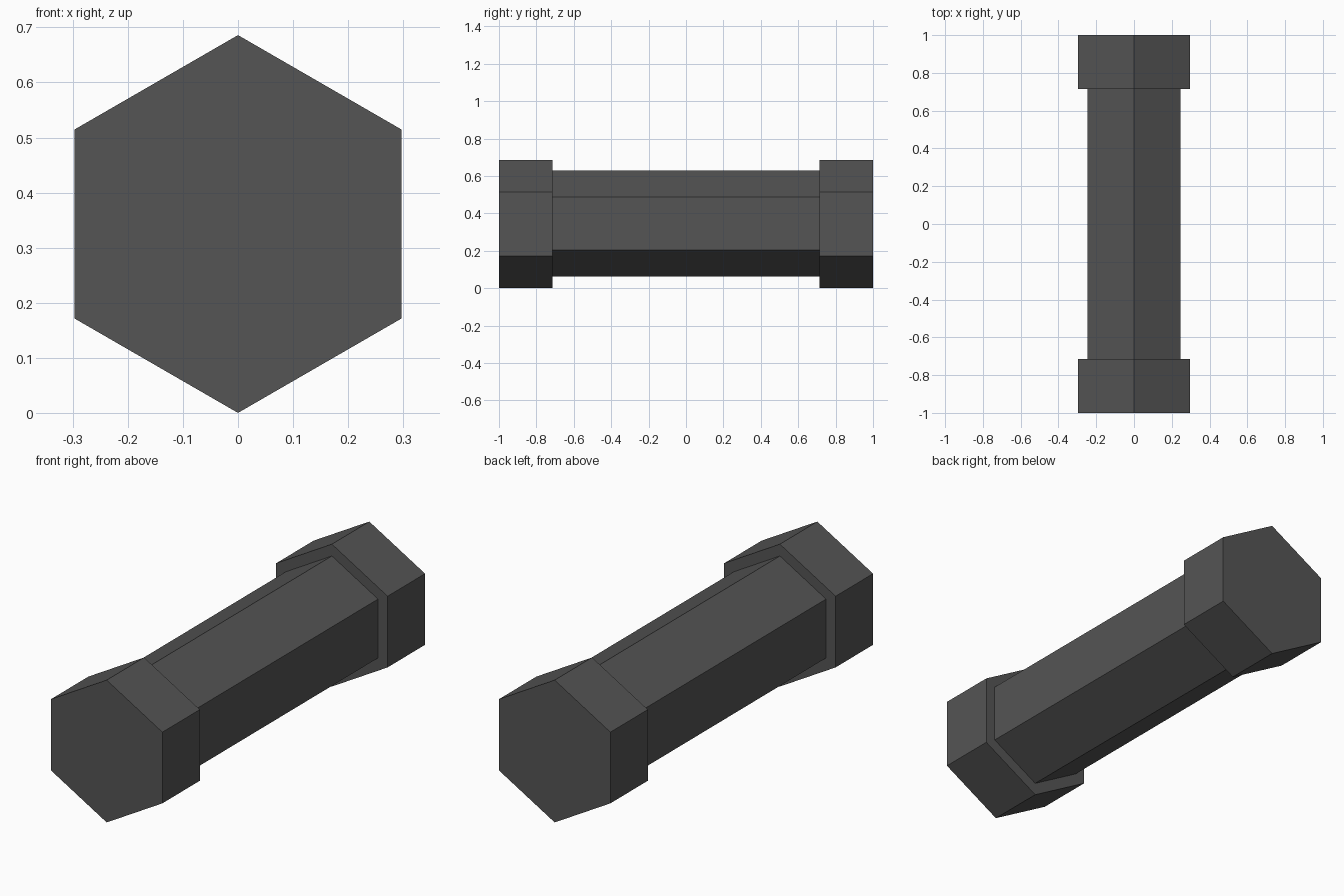
import bpy
import math

if "Cube" in bpy.data.objects:
    bpy.data.objects.remove(bpy.data.objects["Cube"])

# One dark grey colour
grey = bpy.data.materials.new("dark grey")
grey.diffuse_color = (0.09, 0.09, 0.09, 1)
grey.use_nodes = True
grey.node_tree.nodes["Principled BSDF"].inputs["Base Color"].default_value = grey.diffuse_color


def hex_prism(name, radius, y0, y1, z):
    """Hexagonal bar along y with a corner pointing up."""
    bpy.ops.mesh.primitive_cylinder_add(
        vertices=6, radius=radius, depth=y1 - y0,
        location=(0, (y0 + y1) / 2, z), rotation=(math.pi / 2, 0, 0))
    ob = bpy.context.object
    ob.name = name
    ob.data.materials.append(grey)
    return ob


# Central bar
hex_prism("handle", 0.284, -0.715, 0.715, 0.345)

# Wider end blocks
hex_prism("front_head", 0.343, -1.0, -0.715, 0.343)
hex_prism("back_head", 0.343, 0.715, 1.0, 0.343)
